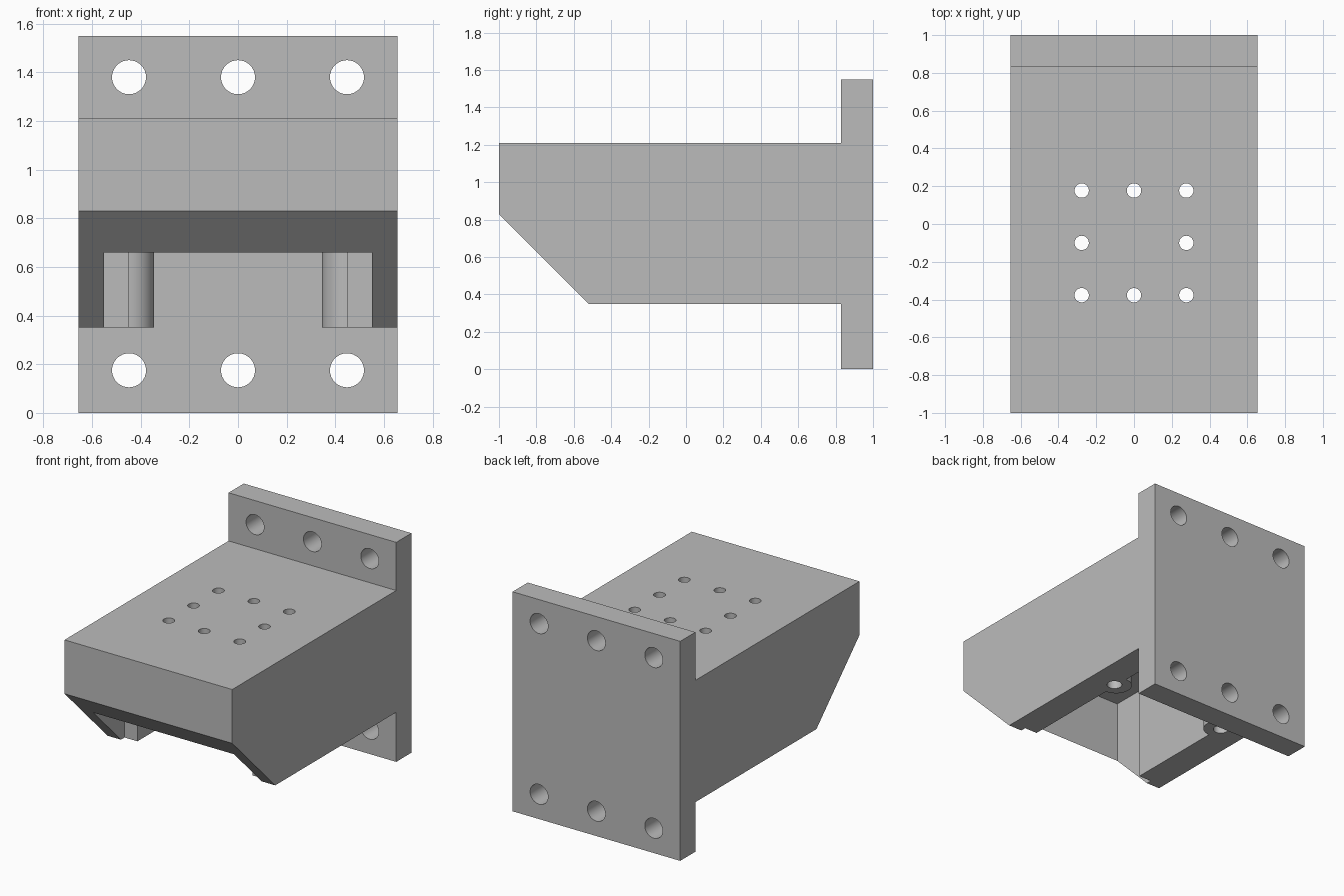
import bpy, bmesh, math
from mathutils import Matrix, Vector

cube = bpy.data.objects.get("Cube")
if cube:
    bpy.data.objects.remove(cube, do_unlink=True)

grey = bpy.data.materials.new("plain_grey")
grey.use_nodes = True
COLOUR = (0.5, 0.5, 0.5, 1)
grey.diffuse_color = COLOUR
grey.node_tree.nodes["Principled BSDF"].inputs["Base Color"].default_value = COLOUR


def prism(name, points, depth):
    """Extrude a closed outline of 3D points along a depth vector."""
    bm = bmesh.new()
    face = bm.faces.new([bm.verts.new(p) for p in points])
    moved = bmesh.ops.extrude_face_region(bm, geom=[face])["geom"]
    verts = [v for v in moved if isinstance(v, bmesh.types.BMVert)]
    bmesh.ops.translate(bm, verts=verts, vec=Vector(depth))
    bmesh.ops.recalc_face_normals(bm, faces=bm.faces)
    mesh = bpy.data.meshes.new(name)
    bm.to_mesh(mesh)
    bm.free()
    mesh.materials.append(grey)
    obj = bpy.data.objects.new(name, mesh)
    bpy.context.collection.objects.link(obj)
    return obj


def drill(name, centre, radius, depth):
    """Round cutter starting at centre and running along depth."""
    turn = Vector((0, 0, 1)).rotation_difference(Vector(depth)).to_matrix()
    ring = []
    for i in range(32):
        a = math.tau * i / 32
        ring.append(Vector(centre) + turn @ Vector((radius * math.cos(a), radius * math.sin(a), 0)))
    return prism(name, ring, depth)


def combine(target, tool, operation):
    """Apply a boolean and drop the tool object."""
    mod = target.modifiers.new(operation, 'BOOLEAN')
    mod.operation = operation
    mod.solver = 'EXACT'
    mod.object = tool
    bpy.context.view_layer.objects.active = target
    bpy.ops.object.modifier_apply(modifier=mod.name)
    bpy.data.objects.remove(tool, do_unlink=True)


HALF = 0.655
BOTTOM, TOP = 0.35, 1.21

# Main arm with sloped nose
side = [(-1, 0.83), (-0.52, BOTTOM), (0.9, BOTTOM), (0.9, TOP), (-1, TOP)]
bracket = prism("mounting_bracket", [(-HALF, y, z) for y, z in side], (2 * HALF, 0, 0))

# Hollow underside with thickened side walls and round lugs
LUG_Y, LUG_R = 0.35, 0.105
half_plan = [(0.55, -0.83), (0.55, -0.48), (0.45, -0.48)]
for i in range(17):
    a = -math.pi / 2 - math.pi * i / 16
    half_plan.append((0.45 + LUG_R * math.cos(a), LUG_Y + LUG_R * math.sin(a)))
half_plan.append((0.45, 0.83))
plan = half_plan + [(-x, y) for x, y in reversed(half_plan)]
combine(bracket, prism("hollow", [(x, y, 0.2) for x, y in plan], (0, 0, 0.9)), 'DIFFERENCE')

# Screw holes in the lugs
for s in (-1, 1):
    combine(bracket, drill("lug_hole", (s * 0.465, LUG_Y, 0.2), 0.05, (0, 0, 0.6)), 'DIFFERENCE')

# Wall plate
corners = [(-HALF, 0), (HALF, 0), (HALF, 1.55), (-HALF, 1.55)]
combine(bracket, prism("wall_plate", [(x, 0.83, z) for x, z in corners], (0, 0.17, 0)), 'UNION')

# Bolt holes through the plate
for x in (-0.448, 0, 0.448):
    for z in (0.175, 1.38):
        combine(bracket, drill("bolt_hole", (x, 0.7, z), 0.07, (0, 0.5, 0)), 'DIFFERENCE')

# Ring of eight small holes through the top
for i in (-1, 0, 1):
    for j in (-1, 0, 1):
        if i or j:
            spot = (i * 0.277, -0.1 + j * 0.277, 1.0)
            combine(bracket, drill("top_hole", spot, 0.038, (0, 0, 0.4)), 'DIFFERENCE')

# Smooth bores, sharp edges
bpy.ops.object.select_all(action='DESELECT')
bracket.select_set(True)
bpy.context.view_layer.objects.active = bracket
bpy.ops.object.shade_smooth_by_angle(angle=math.radians(30))
